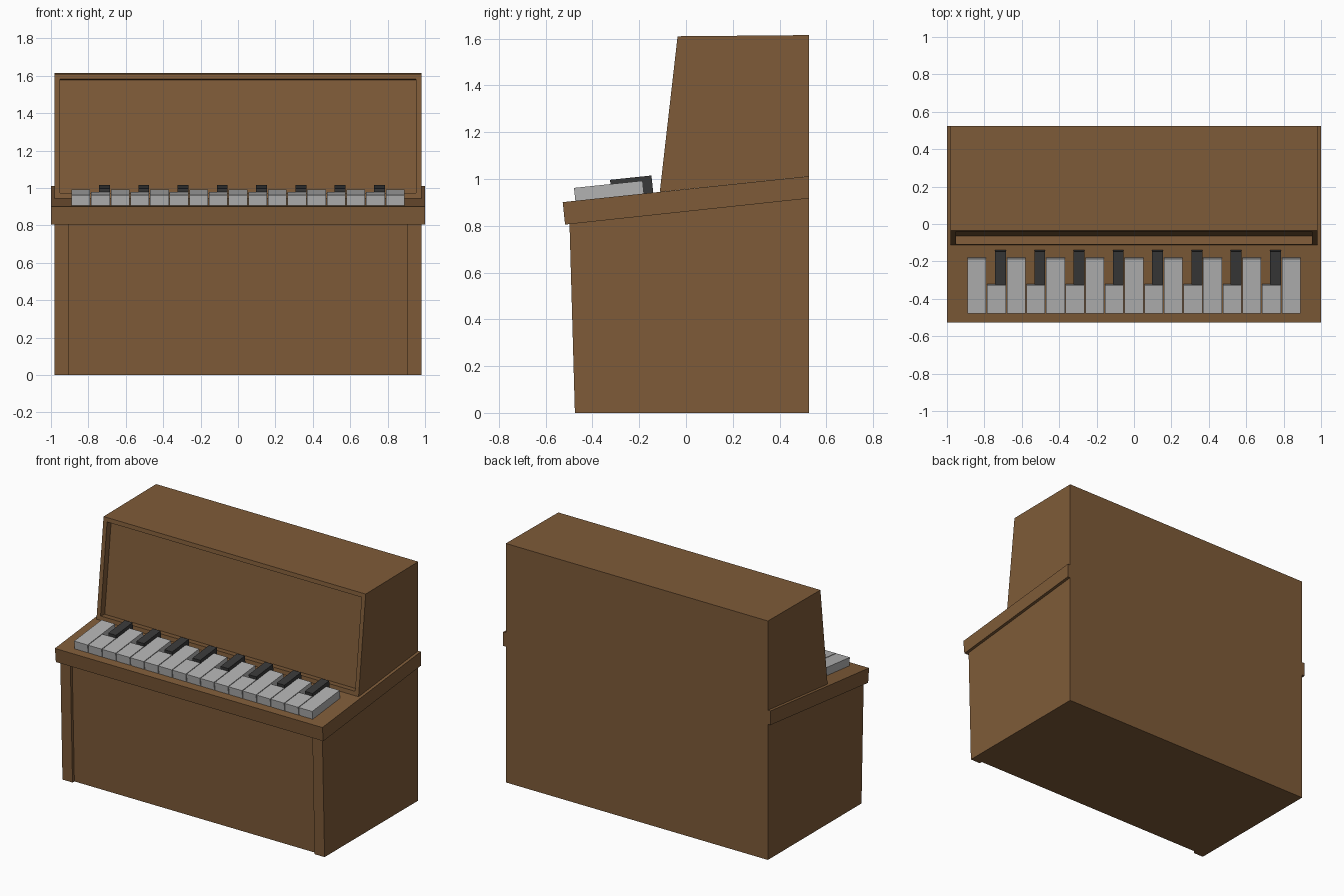
import bpy, bmesh, math
from mathutils import Vector

if "Cube" in bpy.data.objects:
    bpy.data.objects.remove(bpy.data.objects["Cube"])


def material(name, rgb):
    m = bpy.data.materials.new(name)
    m.diffuse_color = (*rgb, 1)
    m.use_nodes = True
    m.node_tree.nodes["Principled BSDF"].inputs["Base Color"].default_value = m.diffuse_color
    return m


wood = material("wood", (0.21, 0.105, 0.04))
ivory = material("ivory", (0.45, 0.45, 0.45))
ebony = material("ebony", (0.04, 0.04, 0.04))


def prism(name, profile, x0, x1, mat, inset_face=None, border=0.04, depth=0.045):
    """Extrude a (y, z) side profile from x0 to x1, optionally recessing one side face."""
    bm = bmesh.new()
    a = [bm.verts.new((x0, y, z)) for y, z in profile]
    b = [bm.verts.new((x1, y, z)) for y, z in profile]
    n = len(profile)
    bm.faces.new(a)
    bm.faces.new(b[::-1])
    sides = [bm.faces.new((a[i], b[i], b[(i + 1) % n], a[(i + 1) % n])) for i in range(n)]
    bmesh.ops.recalc_face_normals(bm, faces=bm.faces)
    if inset_face is not None:
        face = sides[inset_face]
        face.normal_update()
        push = face.normal * -depth
        bmesh.ops.inset_individual(bm, faces=[face], thickness=border)
        inner = bmesh.ops.extrude_discrete_faces(bm, faces=[face])["faces"][0]
        bmesh.ops.translate(bm, vec=push, verts=inner.verts)
    me = bpy.data.meshes.new(name)
    bm.to_mesh(me)
    bm.free()
    me.materials.append(mat)
    ob = bpy.data.objects.new(name, me)
    bpy.context.collection.objects.link(ob)
    return ob


# Lower cabinet: leaning front panel set back between two side panels
def cabinet(setback):
    return [(-0.475 + setback, 0), (0.525, 0), (0.525, 0.917), (-0.498 + setback, 0.808)]


prism("front_panel", cabinet(0.02), -0.905, 0.905, wood)
for side, x0, x1 in (("left", -0.98, -0.905), ("right", 0.905, 0.98)):
    prism(side + "_side_panel", cabinet(0), x0, x1, wood)

# Sloping key bed
prism("key_bed", [(-0.517, 0.805), (0.525, 0.917), (0.525, 1.012), (-0.527, 0.901)],
      -1, 1, wood)

# Upper cabinet with framed, recessed music board
prism("upper_cabinet", [(-0.112, 0.945), (-0.036, 1.61), (0.525, 1.615), (0.525, 1.012)],
      -0.98, 0.98, wood, inset_face=0)

# Keys lie on the sloping bed
SLOPE = 0.1055


def bed_z(y):
    return 0.901 + (y + 0.527) * SLOPE


def key(name, x0, x1, y0, y1, height, mat):
    lean = height * SLOPE
    prism(name, [(y0, bed_z(y0)), (y1, bed_z(y1)),
                 (y1 - lean, bed_z(y1) + height), (y0 - lean, bed_z(y0) + height)],
          x0, x1, mat)


for i in range(17):
    x = (i - 8) * 0.105
    short = i % 2 == 1
    key(f"white_key_{i + 1}", x - 0.05, x + 0.05, -0.473, -0.32 if short else -0.18, 0.055, ivory)
    if short:
        key(f"black_key_{i // 2 + 1}", x - 0.008, x + 0.05, -0.317, -0.14, 0.073, ebony)
